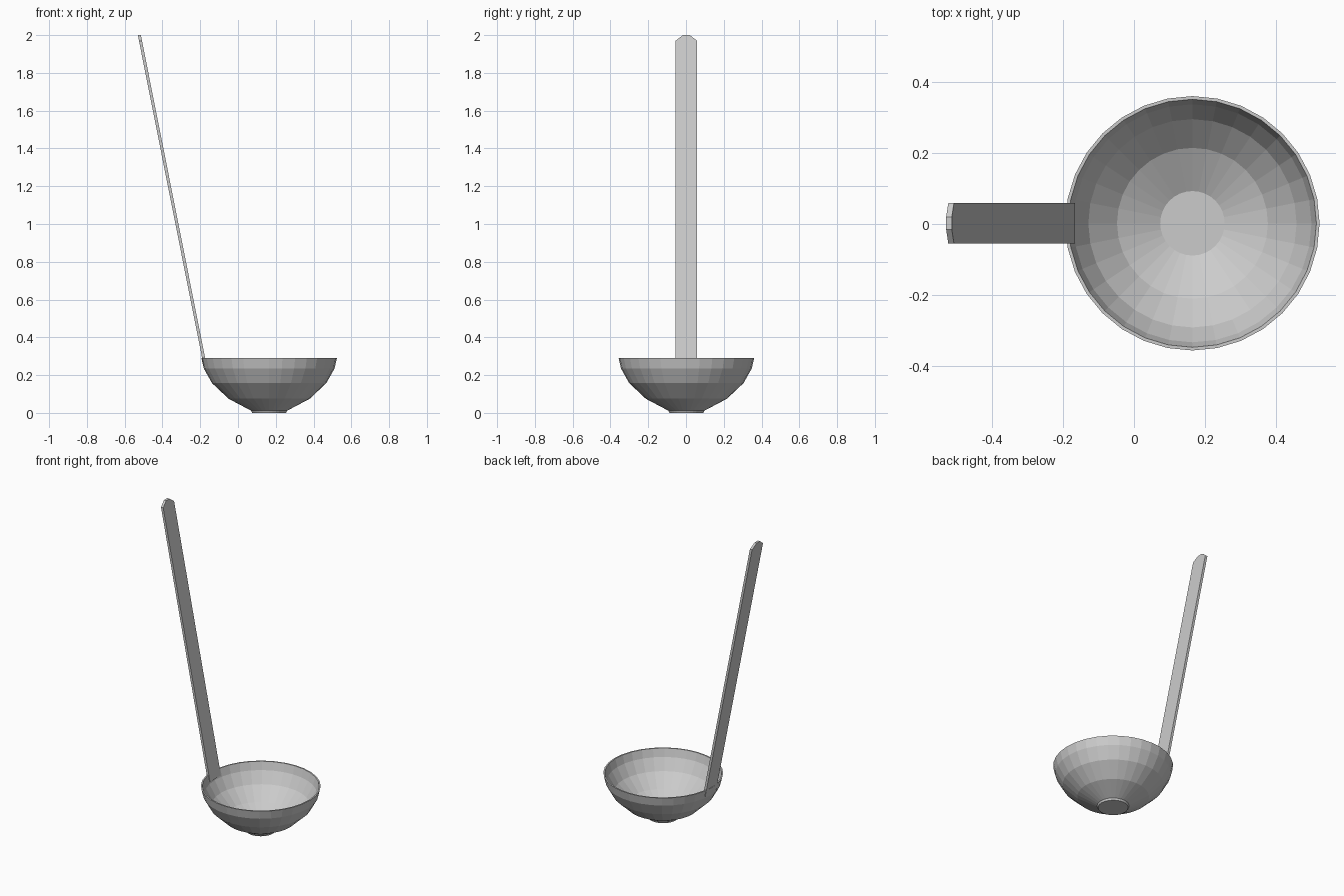
import bpy, bmesh
from math import cos, sin, pi

if "Cube" in bpy.data.objects:
    bpy.data.objects.remove(bpy.data.objects["Cube"])

CX, CY, SEG = 0.165, 0.002, 32


def finish(bm, name):
    bmesh.ops.recalc_face_normals(bm, faces=bm.faces)
    mesh = bpy.data.meshes.new(name)
    bm.to_mesh(mesh)
    bm.free()
    obj = bpy.data.objects.new(name, mesh)
    bpy.context.collection.objects.link(obj)
    return obj


def lathe(name, profile):
    """Closed revolved shell with flat caps at both profile ends."""
    bm = bmesh.new()
    rings = [[bm.verts.new((CX + r * cos(2 * pi * i / SEG), CY + r * sin(2 * pi * i / SEG), z))
              for i in range(SEG)] for r, z in profile]
    for a, b in zip(rings, rings[1:]):
        for i in range(SEG):
            j = (i + 1) % SEG
            bm.faces.new((a[i], a[j], b[j], b[i]))
    bm.faces.new(rings[0])
    bm.faces.new(rings[-1])
    return finish(bm, name)


# Bowl: foot, outer wall, flat rim, inner wall
lathe("bowl", [(0.09, 0.0), (0.096, 0.012), (0.215, 0.075), (0.303, 0.158),
               (0.346, 0.235), (0.359, 0.291),
               (0.350, 0.291), (0.336, 0.239), (0.294, 0.165),
               (0.213, 0.086), (0.091, 0.022)])

# Handle: leaning flat strip with a clipped tip
bm = bmesh.new()
outline = [(-0.057, 0.25), (0.057, 0.25), (0.057, 1.97),
           (0.018, 2.0), (-0.018, 2.0), (-0.057, 1.97)]
slope = 0.199
back, front = [[bm.verts.new((x0 - slope * (z - 0.25), CY + y, z)) for y, z in outline]
               for x0 in (-0.182, -0.166)]
bm.faces.new(back)
bm.faces.new(front)
for i in range(len(outline)):
    j = (i + 1) % len(outline)
    bm.faces.new((back[i], back[j], front[j], front[i]))
finish(bm, "handle")
